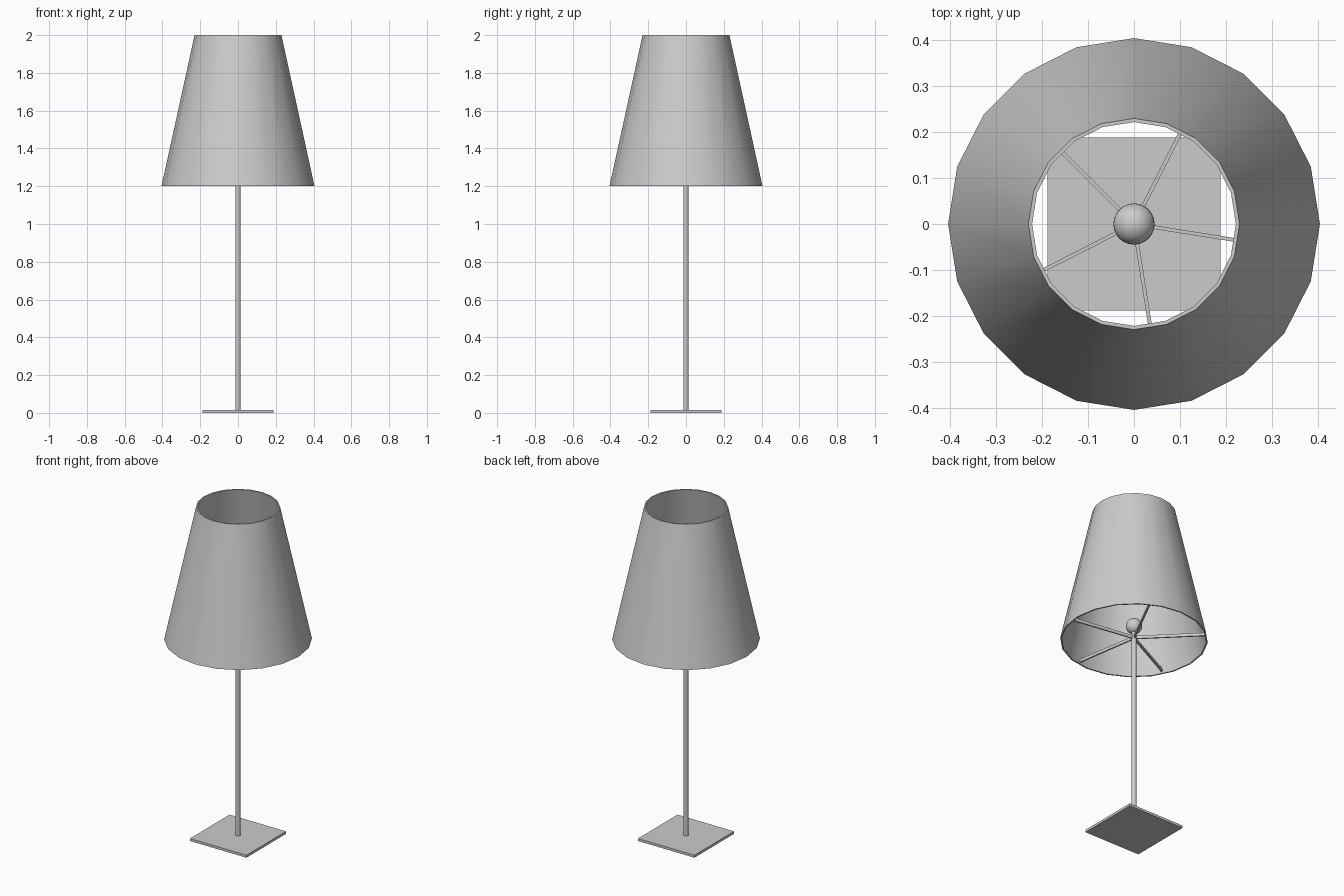
import bpy, bmesh, math

if "Cube" in bpy.data.objects:
    bpy.data.objects.remove(bpy.data.objects["Cube"])


def make_object(name, bm, smooth=False):
    bmesh.ops.recalc_face_normals(bm, faces=bm.faces)
    mesh = bpy.data.meshes.new(name)
    bm.to_mesh(mesh)
    bm.free()
    obj = bpy.data.objects.new(name, mesh)
    bpy.context.collection.objects.link(obj)
    if smooth:
        bpy.ops.object.select_all(action='DESELECT')
        bpy.context.view_layer.objects.active = obj
        obj.select_set(True)
        bpy.ops.object.shade_smooth_by_angle(angle=math.radians(35))
    return obj


def box(name, size, center, angle=0.0):
    bm = bmesh.new()
    bmesh.ops.create_cube(bm, size=1)
    for v in bm.verts:
        v.co = [v.co[i] * size[i] + center[i] for i in range(3)]
    obj = make_object(name, bm)
    obj.rotation_euler.z = angle
    return obj


def lathe_ring(name, profile, sides):
    # closed profile of (radius, z) points revolved about z
    bm = bmesh.new()
    rings = []
    for k in range(sides):
        a = 2 * math.pi * k / sides
        rings.append([bm.verts.new((r * math.cos(a), r * math.sin(a), z)) for r, z in profile])
    n = len(profile)
    for k in range(sides):
        p, q = rings[k], rings[(k + 1) % sides]
        for i in range(n):
            j = (i + 1) % n
            bm.faces.new((p[i], q[i], q[j], p[j]))
    return make_object(name, bm, smooth=True)


# square foot plate
box("base_plate", (0.378, 0.378, 0.015), (0, 0, 0.0075))

# slim pole
bm = bmesh.new()
bmesh.ops.create_cone(bm, cap_ends=True, segments=20, radius1=0.014, radius2=0.014, depth=1.24)
bmesh.ops.translate(bm, verts=bm.verts, vec=(0, 0, 0.635))
make_object("pole", bm, smooth=True)

# round bulb
bm = bmesh.new()
bmesh.ops.create_uvsphere(bm, u_segments=24, v_segments=16, radius=0.045)
bmesh.ops.translate(bm, verts=bm.verts, vec=(0, 0, 1.29))
make_object("bulb", bm, smooth=True)

# five spokes holding the shade
for i in range(5):
    box(f"shade_spoke_{i + 1}", (0.393, 0.008, 0.018), (0.1965, 0, 1.218), math.radians(63 + 72 * i))

# hollow tapered shade, open at both ends
lathe_ring("lamp_shade", [(0.405, 1.2), (0.23, 2.0), (0.222, 2.0), (0.397, 1.2)], 20)
